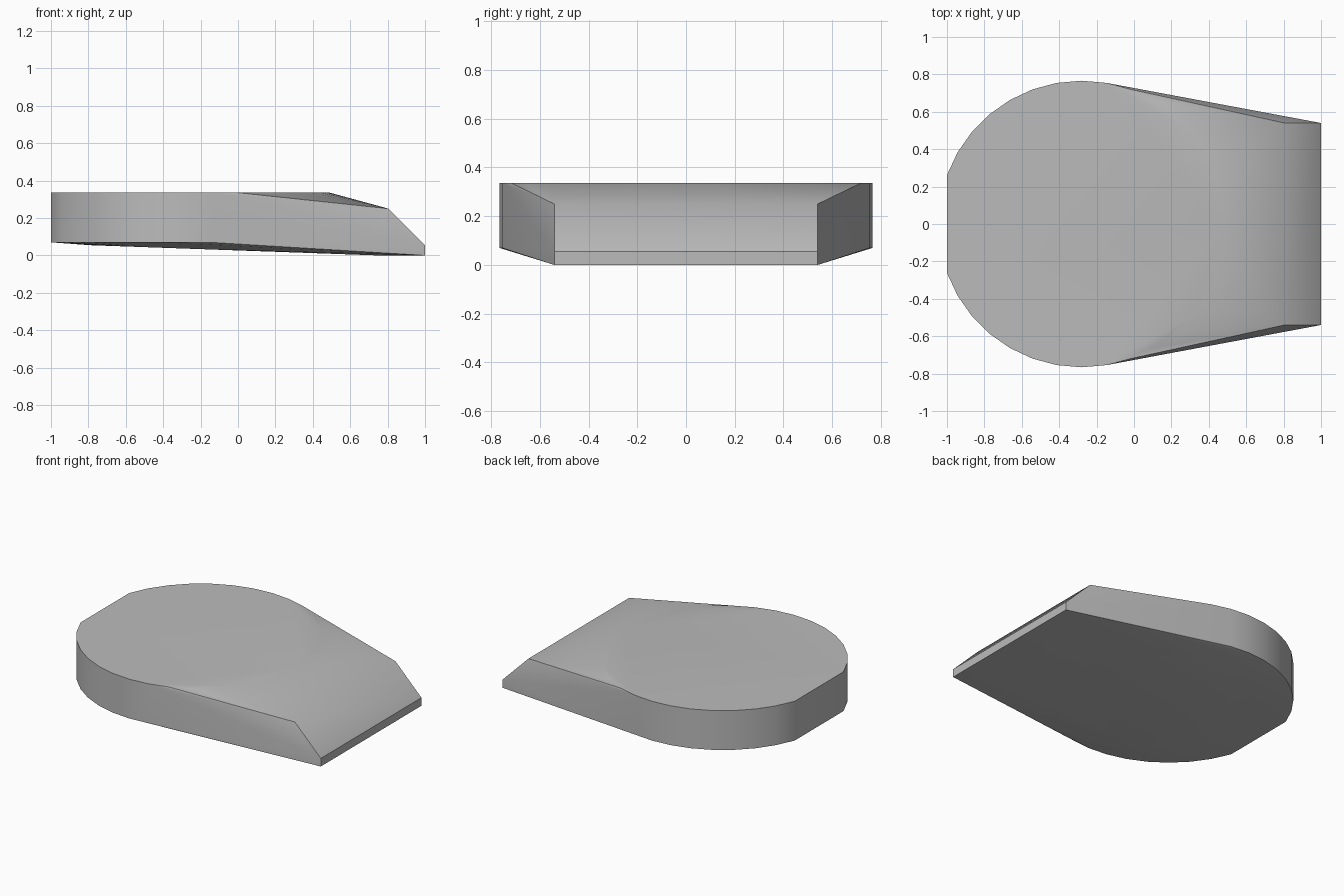
import bpy, bmesh
from math import sin, cos, radians

cube = bpy.data.objects.get("Cube")
if cube:
    bpy.data.objects.remove(cube)

# Plain grey finish
grey = bpy.data.materials.new("plain_grey")
grey.use_nodes = True
colour = (0.5, 0.5, 0.5, 1)
grey.diffuse_color = colour
grey.node_tree.nodes["Principled BSDF"].inputs["Base Color"].default_value = colour

CENTRE, RADIUS = -0.28, 0.766


def ring(radius, limit):
    """Points of a round plan in ten degree steps, open towards -x past the limit."""
    return [(CENTRE + radius * cos(radians(a)), radius * sin(radians(a)))
            for a in range(-limit, limit + 1, 10)]


def belly(x):
    """Height of the gently tilted underside."""
    return max(0, 0.055 - 0.0355 * (x + 0.8))


# Round slab with a flat cut at its -x end
points = [(x, y, z) for x, y in ring(RADIUS, 160) for z in (0.07, 0.337)]
# Tilted underside
points += [(x, y, belly(x)) for x, y in ring(0.52, 180)]
# Ramp lip, nose and front of the underside
for side in (-1, 1):
    points += [(x, side * y, z) for x, y, z in
               ((0.805, 0.54, 0.25), (1, 0.54, 0.055), (1, 0.54, 0), (0.75, 0.4, 0))]

# Wrap the sections in one taut skin
bm = bmesh.new()
for p in points:
    bm.verts.new(p)
bmesh.ops.remove_doubles(bm, verts=bm.verts, dist=0.001)
hull = bmesh.ops.convex_hull(bm, input=bm.verts)
spare = {g for g in hull["geom_interior"] + hull["geom_unused"]
         if isinstance(g, bmesh.types.BMVert)}
bmesh.ops.delete(bm, geom=list(spare), context="VERTS")
bmesh.ops.dissolve_limit(bm, angle_limit=radians(0.3), verts=bm.verts, edges=bm.edges)
bmesh.ops.recalc_face_normals(bm, faces=bm.faces)

mesh = bpy.data.meshes.new("wedge_body")
bm.to_mesh(mesh)
bm.free()
mesh.materials.append(grey)
body = bpy.data.objects.new("wedge_body", mesh)
bpy.context.collection.objects.link(body)

# Smooth round walls and ramp, sharp rims
bpy.ops.object.select_all(action="DESELECT")
body.select_set(True)
bpy.context.view_layer.objects.active = body
bpy.ops.object.shade_smooth_by_angle(angle=radians(30))
